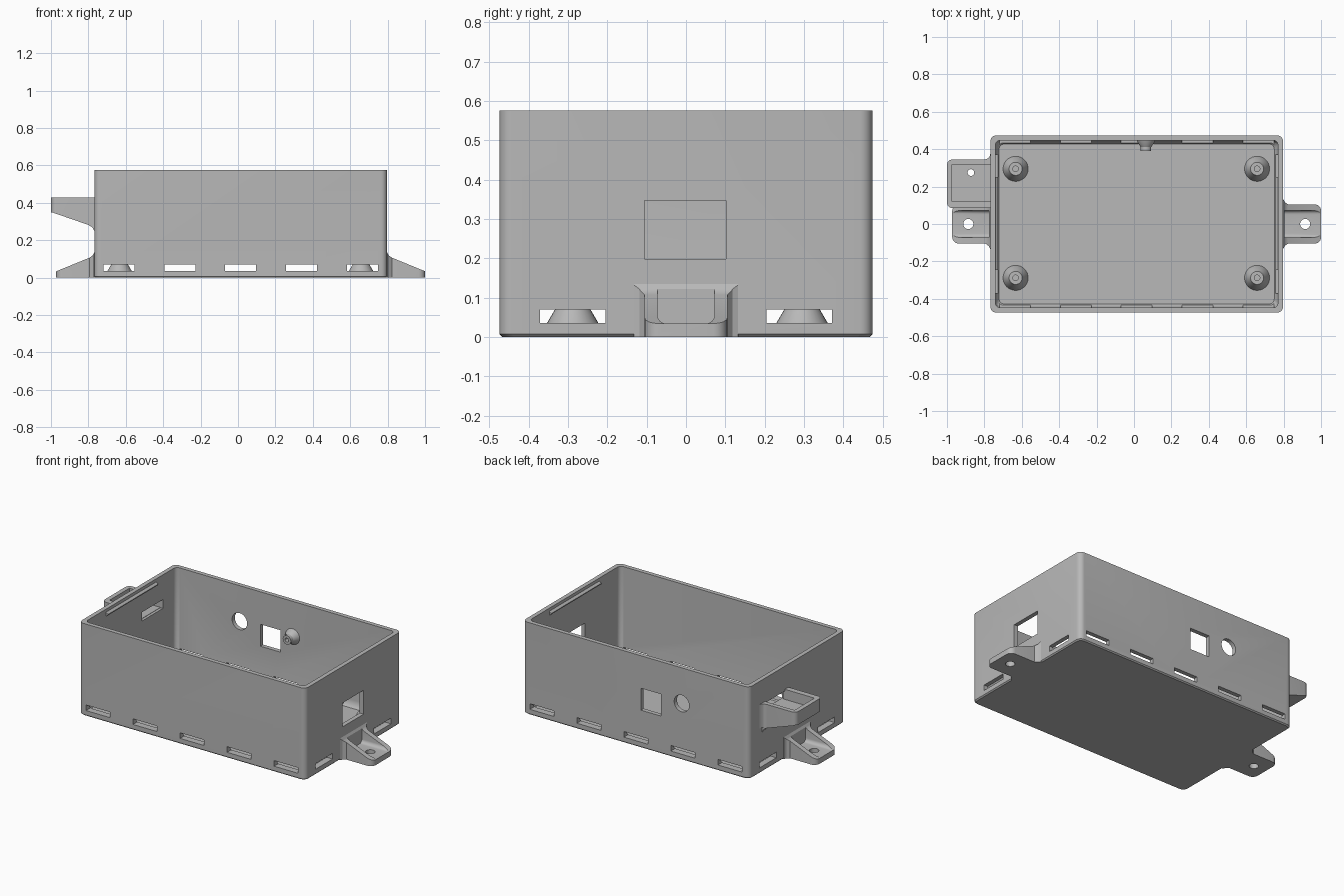
import bpy, bmesh, math
from mathutils import Vector, Matrix

if bpy.data.objects.get("Cube"):
    bpy.data.objects.remove(bpy.data.objects["Cube"], do_unlink=True)

grey = bpy.data.materials.new("matte grey plastic")
grey.use_nodes = True
COLOUR = (0.48, 0.48, 0.48, 1)
grey.diffuse_color = COLOUR
grey.node_tree.nodes["Principled BSDF"].inputs["Base Color"].default_value = COLOUR

# Main dimensions
X0, X1, Y, H = -0.768, 0.797, 0.474, 0.575
WALL, FLOOR = 0.027, 0.028


def finish(name, bm):
    bmesh.ops.recalc_face_normals(bm, faces=bm.faces)
    mesh = bpy.data.meshes.new(name)
    bm.to_mesh(mesh)
    bm.free()
    mesh.materials.append(grey)
    obj = bpy.data.objects.new(name, mesh)
    bpy.context.collection.objects.link(obj)
    return obj


def rounded_rect(x0, x1, y0, y1, r, n=6):
    pts = []
    corners = [(x1 - r, y1 - r), (x0 + r, y1 - r), (x0 + r, y0 + r), (x1 - r, y0 + r)]
    for q, (cx, cy) in enumerate(corners):
        for i in range(n + 1):
            a = math.pi / 2 * (q + i / n)
            pts.append((cx + r * math.cos(a), cy + r * math.sin(a)))
    return pts


def circle(cx, cy, r, n=32):
    return [(cx + r * math.cos(math.tau * i / n), cy + r * math.sin(math.tau * i / n))
            for i in range(n)]


def skin(bm, rings, cap=True, loop=False):
    rows = [[bm.verts.new(p) for p in ring] for ring in rings]
    pairs = list(zip(rows, rows[1:])) + ([(rows[-1], rows[0])] if loop else [])
    for a, b in pairs:
        for i in range(len(a)):
            j = (i + 1) % len(a)
            bm.faces.new((a[i], a[j], b[j], b[i]))
    if cap:
        bm.faces.new(rows[0])
        bm.faces.new(rows[-1])


def prism(bm, outline, lo, hi, axis="z"):
    place = {"z": lambda a, b, c: (a, b, c),
             "y": lambda a, b, c: (a, c, b),
             "x": lambda a, b, c: (c, a, b)}[axis]
    skin(bm, [[place(a, b, c) for a, b in outline] for c in (lo, hi)])


def box(bm, x0, x1, y0, y1, z0, z1):
    prism(bm, [(x0, y0), (x1, y0), (x1, y1), (x0, y1)], z0, z1)


def boolean(obj, bm, operation="DIFFERENCE"):
    cutter = finish("cutter", bm)
    cutter.hide_render = True
    mod = obj.modifiers.new("cut", "BOOLEAN")
    mod.operation, mod.solver, mod.object = operation, "EXACT", cutter
    bpy.context.view_layer.objects.active = obj
    bpy.ops.object.modifier_apply(modifier=mod.name)
    bpy.data.objects.remove(cutter, do_unlink=True)


def lathe(name, profile, matrix, n=32):
    bm = bmesh.new()
    skin(bm, [[(x, y, z) for x, y in circle(0, 0, r, n)] for r, z in profile],
         cap=False, loop=True)
    bm.transform(matrix)
    return finish(name, bm)


parts = []

# Open tray with bevelled base and a fillet where the walls meet the floor
bm = bmesh.new()
levels = [(0.007, 0), (0, 0.007), (0, H), (WALL, H), (WALL, 0.07),
          (WALL + 0.006, 0.045), (WALL + 0.02, FLOOR)]
skin(bm, [[(x, y, z) for x, y in
           rounded_rect(X0 + d, X1 - d, -Y + d, Y - d, 0.032 if d < 0.02 else 0.026)]
          for d, z in levels])
tray = finish("enclosure_tray", bm)
parts.append(tray)

# Vent slots low in all four walls
bm = bmesh.new()
mid = (X0 + X1) / 2
for side in (-1, 1):
    for i in range(-2, 3):
        c = mid + i * 0.325
        y0, y1 = sorted((side * (Y - 0.055), side * (Y + 0.05)))
        box(bm, c - 0.083, c + 0.083, y0, y1, 0.035, 0.07)
for x0, x1 in ((X0 - 0.05, X0 + 0.055), (X1 - 0.055, X1 + 0.05)):
    for c in (-0.288, 0.288):
        box(bm, x0, x1, c - 0.083, c + 0.083, 0.035, 0.07)
boolean(tray, bm)

# Ports: right window, rear window, rear round hole, left pass-through
bm = bmesh.new()
box(bm, X1 - 0.1, X1 + 0.1, -0.105, 0.102, 0.198, 0.347)
box(bm, -0.158, -0.02, Y - 0.1, Y + 0.1, 0.235, 0.372)
prism(bm, circle(-0.302, 0.352, 0.052), Y - 0.1, Y + 0.1, "y")
box(bm, X0 - 0.1, X0 + 0.1, 0.11, 0.317, 0.365, 0.42)
boolean(tray, bm)

# Screw tabs, built pointing along +x and turned to each end
tab_half = [(-0.01, 0.135), (0.002, 0.132), (0.008, 0.118), (0.026, 0.105)]
tab_tip = [(0.168 + 0.036 * math.sin(a), 0.069 + 0.036 * math.cos(a))
           for a in [math.pi / 2 * i / 6 for i in range(7)]]
half = tab_half + tab_tip
tab_plan = half + [(x, -y) for x, y in reversed(half)]
tab_side = [(-0.02, 0), (0.3, 0), (0.3, 0.034), (0.204, 0.034), (0.026, 0.107),
            (0.01, 0.118), (0.0, 0.135), (-0.02, 0.135)]
for name, x, flip in (("right_screw_tab", X1, 1), ("left_screw_tab", X0, -1)):
    bm = bmesh.new()
    prism(bm, tab_plan, 0, 0.2)
    tab = finish(name, bm)
    bm = bmesh.new()
    prism(bm, tab_side, -0.3, 0.3, "y")
    boolean(tab, bm, "INTERSECT")
    bm = bmesh.new()
    prism(bm, rounded_rect(-0.073, 0.073, 0.034, 0.3, 0.022), 0.008, 0.4, "x")
    boolean(tab, bm)
    bm = bmesh.new()
    prism(bm, circle(0.118, 0, 0.027), -0.1, 0.2)
    boolean(tab, bm)
    turn = Matrix.Rotation(0 if flip > 0 else math.pi, 4, "Z")
    tab.data.transform(Matrix.Translation((x, 0, 0)) @ turn)
    parts.append(tab)

# Side pocket on the left wall with a tapered underside
bm = bmesh.new()
prism(bm, rounded_rect(-1, X0 + 0.1, 0.085, 0.345, 0.03), 0.2, 0.43)
pocket = finish("left_side_pocket", bm)
bm = bmesh.new()
prism(bm, [(-1.1, 0.5), (-1.1, 0.348), (-0.99, 0.348), (-0.8, 0.282), (-0.78, 0.27),
           (X0, 0.25), (X0 + 0.01, 0.25), (X0 + 0.01, 0.5)], 0, 0.6, "y")
boolean(pocket, bm, "INTERSECT")
bm = bmesh.new()
box(bm, -0.972, X0 + 0.1, 0.12, 0.317, 0.367, 0.6)
boolean(pocket, bm)
bm = bmesh.new()
prism(bm, circle(-0.872, 0.275, 0.018, 24), 0.1, 0.6)
boolean(pocket, bm)
parts.append(pocket)

# Fillet that blends the pocket's rear side into the wall
bm = bmesh.new()
prism(bm, [(X0 + 0.008, 0.34), (-0.798, 0.34), (-0.798, 0.345), (-0.78, 0.351),
           (-0.772, 0.361), (X0, 0.375), (X0 + 0.008, 0.375)], 0.282, 0.43)
parts.append(finish("pocket_fillet", bm))

# Board standoffs on the floor
stand = [(0.068, FLOOR - 0.005), (0.066, 0.034), (0.045, 0.07), (0.035, 0.092),
         (0.015, 0.092), (0.015, FLOOR - 0.005)]
for side, x in (("left", 0.658), ("right", -0.633)):
    for end, y in (("front", -0.288), ("back", 0.295)):
        parts.append(lathe(f"{end}_{side}_standoff", stand, Matrix.Translation((x, y, 0))))

# Screw boss on the inside of the rear wall
boss = [(0.05, -0.005), (0.048, 0.004), (0.028, 0.036), (0.028, 0.057),
        (0.012, 0.057), (0.012, -0.005)]
parts.append(lathe("rear_wall_boss", boss, Matrix.Translation((0.064, Y - WALL, 0.355))
                   @ Matrix.Rotation(math.pi / 2, 4, "X")))

# Lid snap ridges inside the end walls
for name, x, s in (("left_snap_ridge", X1 - WALL, -1), ("right_snap_ridge", X0 + WALL, 1)):
    bm = bmesh.new()
    prism(bm, [(x - s * 0.005, 0.53), (x, 0.53), (x + s * 0.014, 0.54),
               (x + s * 0.014, 0.546), (x, 0.556), (x - s * 0.005, 0.556)], -0.245, 0.25, "y")
    parts.append(finish(name, bm))

# Smooth the rounded areas, keep the edges crisp
bpy.ops.object.select_all(action="DESELECT")
for obj in parts:
    obj.select_set(True)
bpy.context.view_layer.objects.active = tray
bpy.ops.object.shade_smooth_by_angle(angle=math.radians(30))
